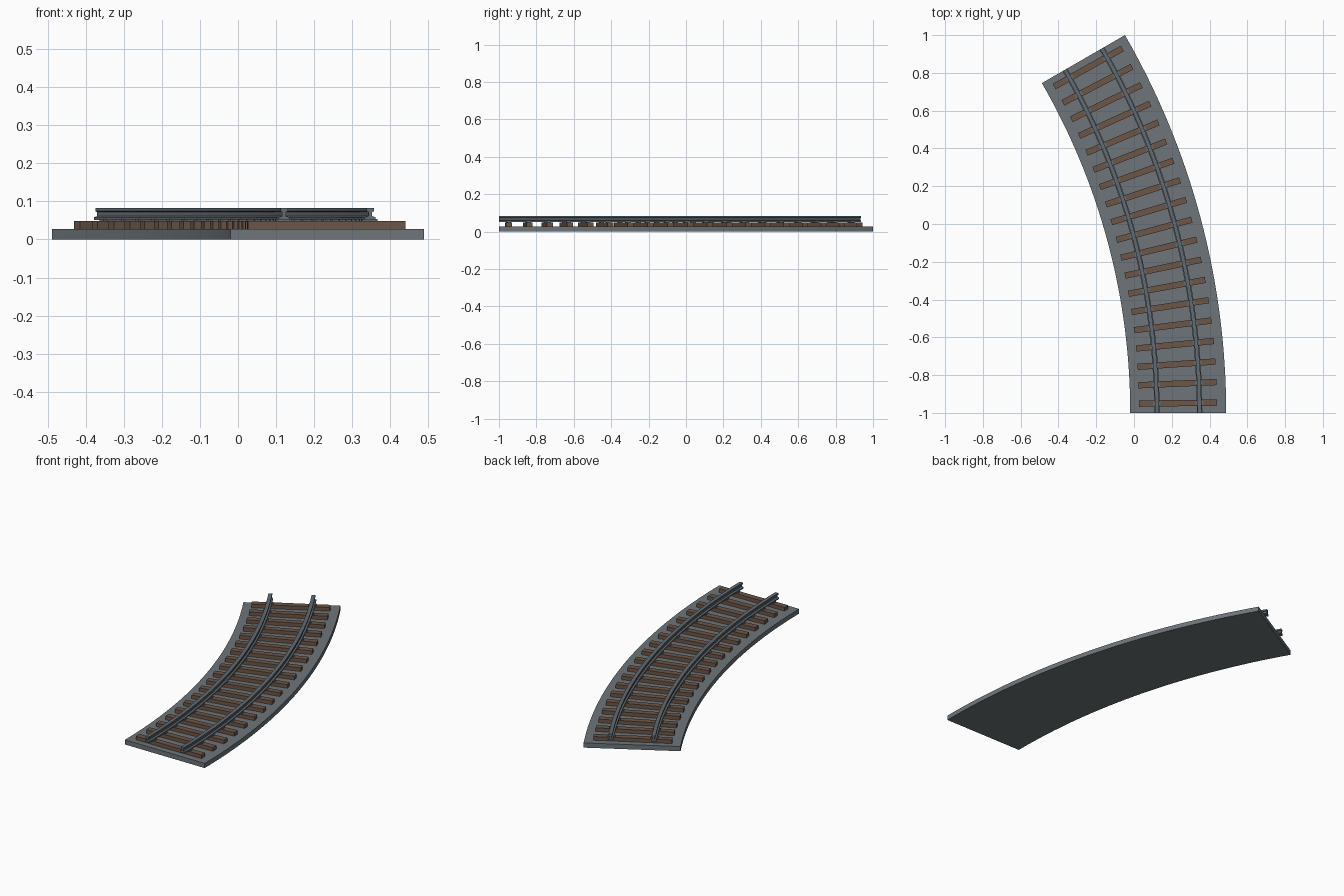
import bpy, bmesh, math
from mathutils import Matrix, Vector

cube = bpy.data.objects.get("Cube")
if cube:
    bpy.data.objects.remove(cube)

# Curve layout: the track sweeps 30 degrees about a far centre
CENTRE = Vector((-3.512, -1.0, 0.0))
SWEEP = math.radians(30)
MID = 3.746
GAUGE = 0.113
SEGMENTS = 32
SLEEPERS = 19


def material(name, colour):
    mat = bpy.data.materials.new(name)
    mat.use_nodes = True
    mat.diffuse_color = (*colour, 1)
    bsdf = mat.node_tree.nodes["Principled BSDF"]
    bsdf.inputs["Base Color"].default_value = (*colour, 1)
    bsdf.inputs["Roughness"].default_value = 0.8
    return mat


def finish(bm, name, mat):
    bmesh.ops.recalc_face_normals(bm, faces=bm.faces)
    mesh = bpy.data.meshes.new(name)
    bm.to_mesh(mesh)
    bm.free()
    mesh.materials.append(mat)
    obj = bpy.data.objects.new(name, mesh)
    bpy.context.collection.objects.link(obj)
    return obj


def sweep(name, profile, radius, mat):
    """Sweep a closed (offset, height) profile along the curve and cap it."""
    bm = bmesh.new()
    rings = []
    for i in range(SEGMENTS + 1):
        a = SWEEP * i / SEGMENTS
        out = Vector((math.cos(a), math.sin(a), 0))
        rings.append([bm.verts.new(CENTRE + out * (radius + u) + Vector((0, 0, z)))
                      for u, z in profile])
    n = len(profile)
    for a, b in zip(rings, rings[1:]):
        for k in range(n):
            bm.faces.new((a[k], a[(k + 1) % n], b[(k + 1) % n], b[k]))
    bm.faces.new(rings[0])
    bm.faces.new(rings[-1])
    return finish(bm, name, mat)


def blocks(name, radius, size, base, mat):
    """One box on every sleeper position, turned to face the curve centre."""
    bm = bmesh.new()
    for i in range(SLEEPERS):
        place = (Matrix.Translation(CENTRE)
                 @ Matrix.Rotation(SWEEP * (i + 0.5) / SLEEPERS, 4, 'Z')
                 @ Matrix.Translation((radius, 0, base + size[2] / 2))
                 @ Matrix.Diagonal((*size, 1)))
        bmesh.ops.create_cube(bm, size=1, matrix=place)
    return finish(bm, name, mat)


gravel = material("gravel grey", (0.155, 0.178, 0.192))
steel = material("rail steel", (0.125, 0.150, 0.170))
wood = material("sleeper brown", (0.150, 0.092, 0.064))

# Bed slab
sweep("track_bed", [(-0.254, 0), (0.254, 0), (0.254, 0.027), (-0.254, 0.027)], MID, gravel)

# Wooden sleepers
blocks("sleepers", MID, (0.413, 0.033, 0.0215), 0.0265, wood)

# Rails with foot, web and head, on small chairs
half = [(0.0145, 0.051), (0.0145, 0.058), (0.005, 0.061),
        (0.005, 0.072), (0.010, 0.074), (0.010, 0.083)]
rail = half + [(-u, z) for u, z in reversed(half)]
for side, sign in (("left", 1), ("right", -1)):
    sweep(side + "_rail", rail, MID + sign * GAUGE, steel)
    blocks(side + "_rail_chairs", MID + sign * GAUGE, (0.040, 0.022, 0.006), 0.0475, steel)
